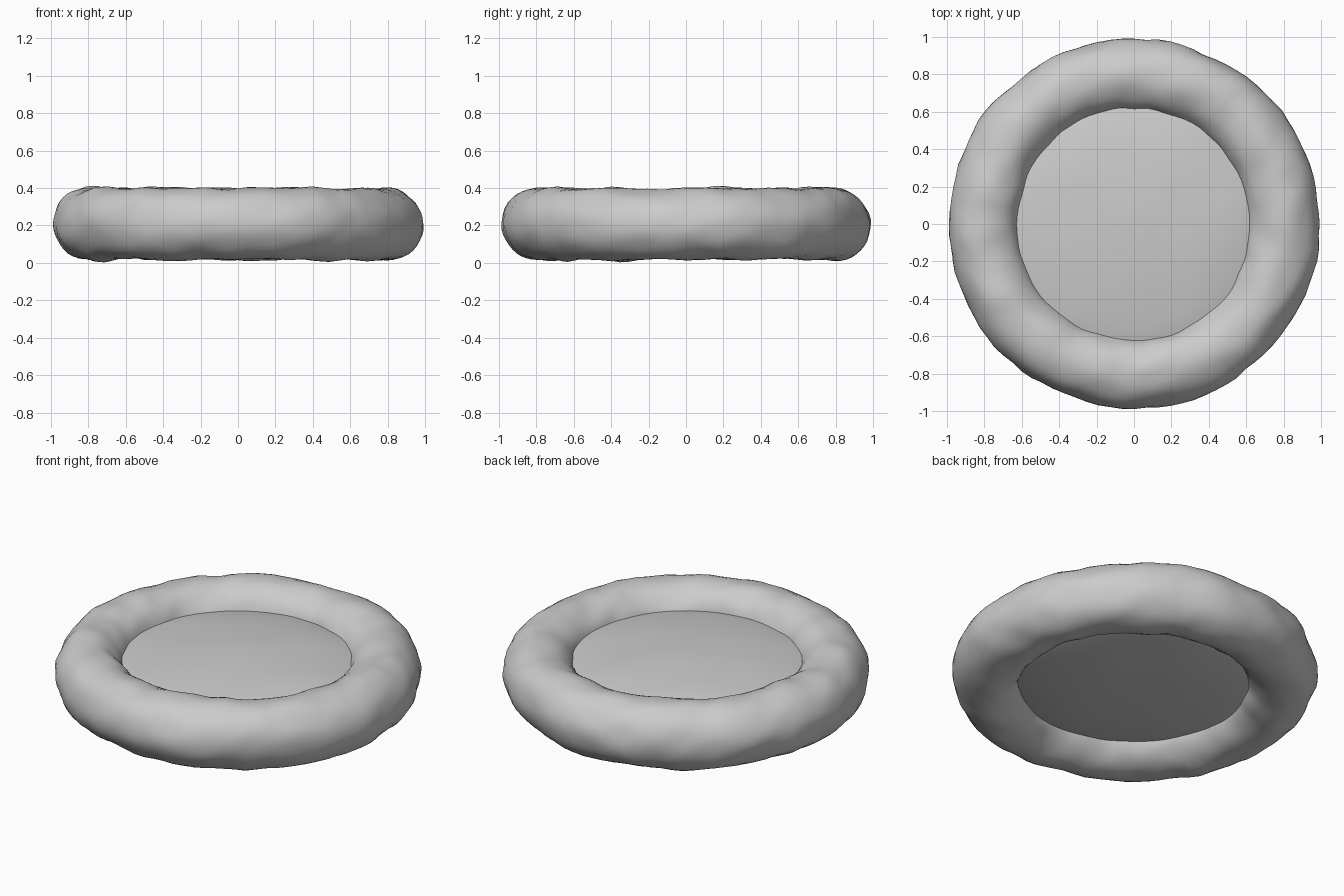
import bpy, bmesh, math
from mathutils import Vector, noise

if "Cube" in bpy.data.objects:
    bpy.data.objects.remove(bpy.data.objects["Cube"])


def make_object(name, bm):
    bmesh.ops.recalc_face_normals(bm, faces=bm.faces)
    mesh = bpy.data.meshes.new(name)
    bm.to_mesh(mesh)
    bm.free()
    obj = bpy.data.objects.new(name, mesh)
    bpy.context.collection.objects.link(obj)
    for p in mesh.polygons:
        p.use_smooth = True
    return obj


# Padded rim: a ring with soft, lumpy stuffing
U, V = 96, 40
MID = 0.208
bm = bmesh.new()
grid = []
for i in range(U):
    a = 2 * math.pi * i / U
    row = []
    for j in range(V):
        b = 2 * math.pi * j / V
        out = Vector((math.cos(a) * math.cos(b), math.sin(a) * math.cos(b), math.sin(b)))
        p = Vector((0.797 * math.cos(a), 0.797 * math.sin(a), 0)) + out * 0.191
        lump = 0.015 * noise.noise(p * 4) + 0.010 * noise.noise(p * 9 + Vector((5, 2, 9)))
        p += out * lump
        # Keep the padding inside its overall size
        p.x, p.y = (max(-1, min(1, c)) for c in p.xy)
        row.append(bm.verts.new((p.x, p.y, max(0, p.z + MID))))
    grid.append(row)
for i in range(U):
    for j in range(V):
        k, l = (i + 1) % U, (j + 1) % V
        bm.faces.new((grid[i][j], grid[k][j], grid[k][l], grid[i][l]))
make_object("padded_rim", bm)

# Inner cushion: a squashed ball tucked into the rim
bm = bmesh.new()
bmesh.ops.create_uvsphere(bm, u_segments=64, v_segments=32, radius=1)
for v in bm.verts:
    x, y, z = v.co.x * 0.76, v.co.y * 0.76, v.co.z * 0.13
    z += 0.006 * noise.noise(Vector((x * 3, y * 3, 4 + z * 3)))
    v.co = (x, y, z + MID)
make_object("inner_cushion", bm)
